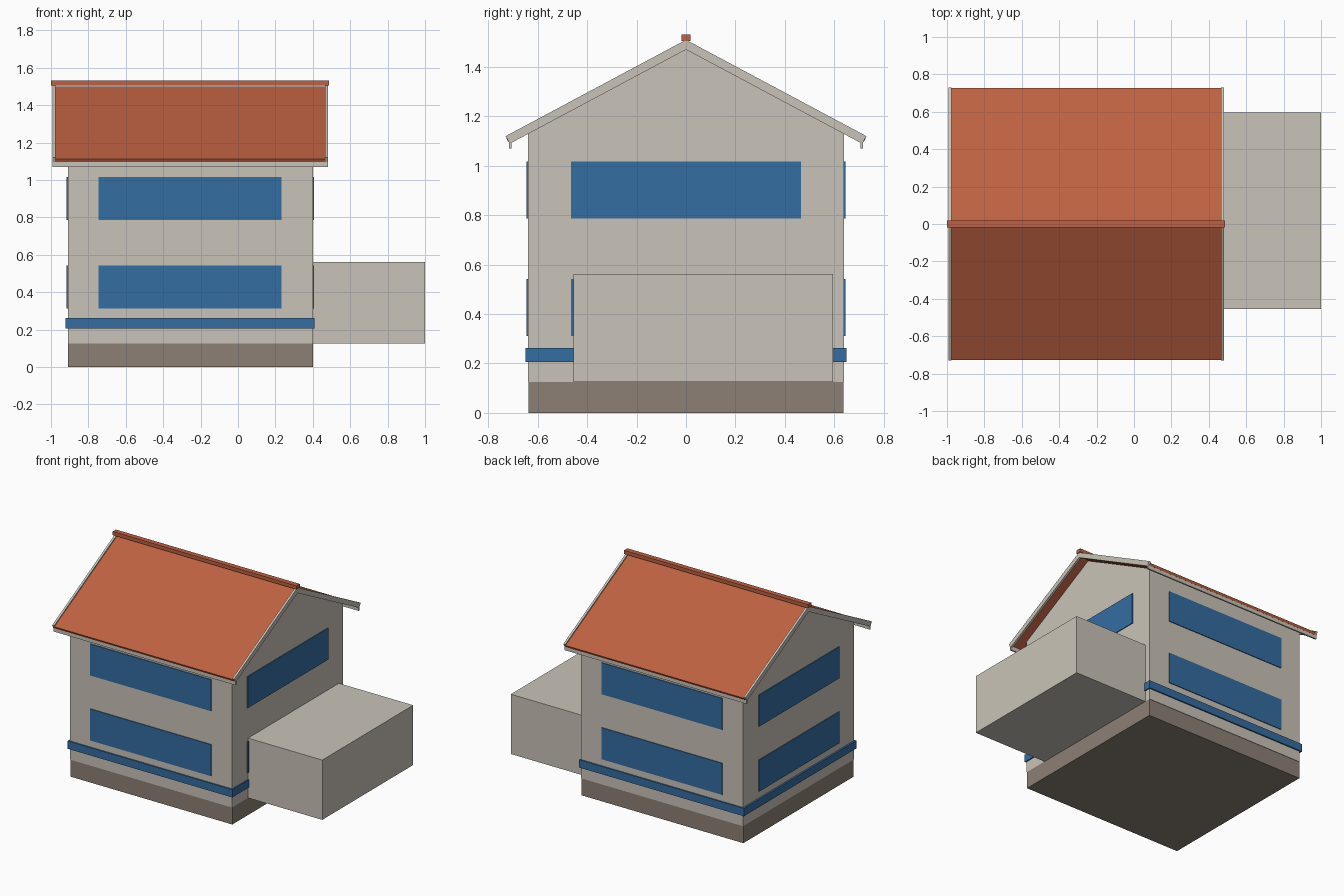
import bpy
import math

cube = bpy.data.objects.get("Cube")
if cube:
    bpy.data.objects.remove(cube, do_unlink=True)


def make_material(name, rgb):
    mat = bpy.data.materials.new(name)
    mat.use_nodes = True
    color = (*rgb, 1)
    mat.diffuse_color = color
    bsdf = mat.node_tree.nodes["Principled BSDF"]
    bsdf.inputs["Base Color"].default_value = color
    bsdf.inputs["Roughness"].default_value = 0.8
    return mat


wall = make_material("warm grey wall", (0.584, 0.552, 0.479))
tile = make_material("terracotta tile", (0.515, 0.120, 0.054))
blue = make_material("window blue", (0.034, 0.153, 0.356))
stone = make_material("brown stone", (0.262, 0.216, 0.178))


def extrude_x(name, profile, x0, x1, mat):
    """Solid with a (y, z) outline, listed counter-clockwise seen from +x."""
    n = len(profile)
    verts = [(x, y, z) for x in (x0, x1) for y, z in profile]
    faces = [tuple(reversed(range(n))), tuple(range(n, 2 * n))]
    faces += [(i, (i + 1) % n, (i + 1) % n + n, i + n) for i in range(n)]
    mesh = bpy.data.meshes.new(name)
    mesh.from_pydata(verts, [], faces)
    mesh.materials.append(mat)
    obj = bpy.data.objects.new(name, mesh)
    bpy.context.collection.objects.link(obj)
    return obj


def box(name, x, y, z, mat):
    outline = [(y[0], z[0]), (y[1], z[0]), (y[1], z[1]), (y[0], z[1])]
    return extrude_x(name, outline, x[0], x[1], mat)


PITCH = math.atan(0.534)


def chevron(apex, eave, thick):
    """Gable roof outline with square-cut eaves."""
    z = apex - eave * math.tan(PITCH)
    low_y = eave - thick * math.sin(PITCH)
    low_z = z - thick * math.cos(PITCH)
    inner = apex - thick / math.cos(PITCH)
    return [(0, apex), (-eave, z), (-low_y, low_z),
            (0, inner), (low_y, low_z), (eave, z)]


LEFT, RIGHT, HALF = -0.91, 0.40, 0.64

# Plinth, gabled body and side annex
box("plinth", (LEFT, RIGHT), (-0.637, 0.637), (0, 0.125), stone)
top = 1.475
shoulder = top - HALF * math.tan(PITCH)
extrude_x("house_body", [(-HALF, 0.125), (HALF, 0.125), (HALF, shoulder),
                         (0, top), (-HALF, shoulder)], LEFT, RIGHT, wall)
box("side_annex", (RIGHT, 1.0), (-0.455, 0.595), (0.125, 0.562), wall)

# Blue band around the base of the walls
box("wall_band", (LEFT - 0.013, RIGHT + 0.009), (-0.65, 0.65), (0.205, 0.262), blue)

# Window plates on all four sides, two storeys
PLATE = 0.006
for floor, z in (("lower", (0.312, 0.542)), ("upper", (0.787, 1.017))):
    for side, y in (("front", (-HALF - PLATE, -HALF)), ("back", (HALF, HALF + PLATE))):
        box(f"{floor}_{side}_window", (-0.745, 0.232), y, z, blue)
    for side, x in (("right", (LEFT - PLATE, LEFT)), ("left", (RIGHT, RIGHT + PLATE))):
        box(f"{floor}_{side}_window", x, (-0.465, 0.465), z, blue)

# Roof: tiled slopes, gable boards, eave boards and ridge
extrude_x("roof_tiles", chevron(1.500, 0.727, 0.018), -0.978, 0.467, tile)
for side, x in (("right", (-0.992, -0.976)), ("left", (0.465, 0.481))):
    extrude_x(f"{side}_gable_board", chevron(1.510, 0.73, 0.035), *x, wall)
for side, y in (("front", (-0.717, -0.706)), ("back", (0.706, 0.717))):
    box(f"{side}_eave_board", (-0.992, 0.481), y, (1.07, 1.102), wall)
box("ridge_cap", (-1.0, 0.487), (-0.019, 0.019), (1.505, 1.531), tile)
